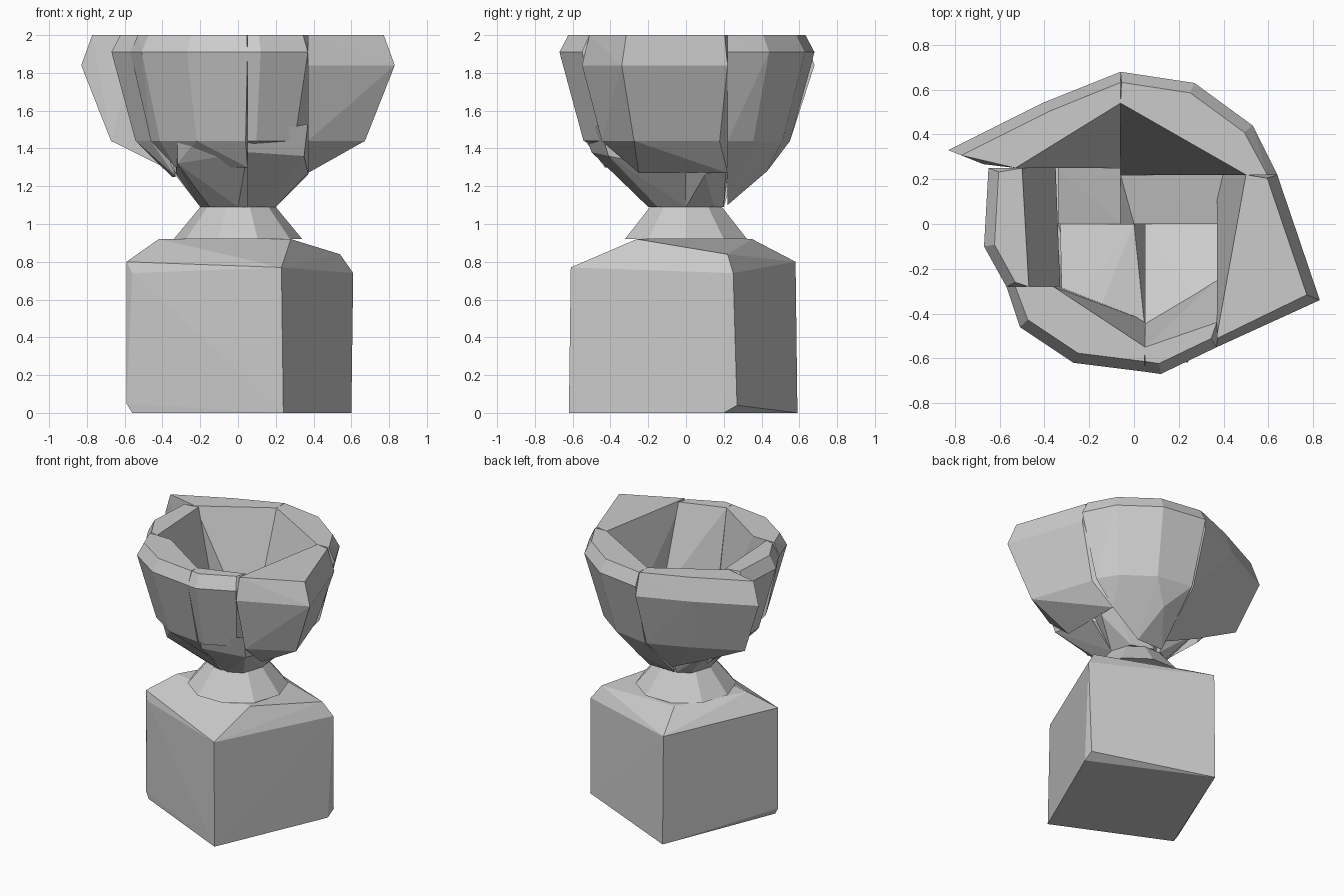
import bpy
import bmesh
import math

default_cube = bpy.data.objects.get("Cube")
if default_cube:
    bpy.data.objects.remove(default_cube, do_unlink=True)

# One plain stone grey for the whole model
stone = bpy.data.materials.new("stone grey")
stone.use_nodes = True
stone_colour = (0.6, 0.6, 0.6, 1)
stone.diffuse_color = stone_colour
stone.node_tree.nodes["Principled BSDF"].inputs["Base Color"].default_value = stone_colour


def add_hull(name, points):
    """Create a flat faced convex block wrapped around the given points."""
    mesh = bpy.data.meshes.new(name)
    bm = bmesh.new()
    for point in points:
        bm.verts.new(point)
    bmesh.ops.remove_doubles(bm, verts=bm.verts, dist=0.001)
    result = bmesh.ops.convex_hull(bm, input=bm.verts)
    unused = {item for item in result["geom_interior"] + result["geom_unused"]
              if isinstance(item, bmesh.types.BMVert) and item.is_valid}
    bmesh.ops.delete(bm, geom=list(unused), context="VERTS")
    bmesh.ops.recalc_face_normals(bm, faces=bm.faces)
    bm.to_mesh(mesh)
    bm.free()
    mesh.materials.append(stone)
    part = bpy.data.objects.new(name, mesh)
    bpy.context.collection.objects.link(part)
    return part


def clamp(value, limits):
    return max(limits[0], min(limits[1], value))


def add_clipped_hull(name, x_limits, y_limits, points):
    """Convex block whose sides are trimmed flat against its neighbours."""
    return add_hull(name, [(clamp(x, x_limits), clamp(y, y_limits), z)
                           for x, y, z in points])


def add_wall(name, x_limits, y_limits, outer, inner, shoulder=1.91):
    """Bowl wall: outer plan points follow a shared rim to foot profile."""
    profile = ((0.93, 2), (1, shoulder), (0.81, 1.44))
    points = [(x * scale, y * scale, z) for x, y in outer for scale, z in profile]
    return add_clipped_hull(name, x_limits, y_limits, points + inner)


# Pedestal: a turned block with worn upper edges
add_hull("pedestal_block", [
    (0.24, -0.62, 0), (0.6, 0.2, 0), (-0.22, 0.59, 0), (-0.56, -0.25, 0),
    (0.6, 0.27, 0.04), (-0.59, -0.24, 0.05),
    (0.23, -0.61, 0.77), (0.61, 0.25, 0.74), (0.54, 0.22, 0.84),
    (-0.22, 0.58, 0.8), (-0.59, -0.24, 0.8), (-0.56, -0.27, 0.74),
    (0.28, -0.26, 0.92), (-0.15, 0.35, 0.92), (-0.42, -0.12, 0.92),
])

# Neck: a short faceted cone between pedestal and bowl
neck_sides = 10
neck_points = []
for radius, height in ((0.34, 0.92), (0.2, 1.09)):
    for side in range(neck_sides):
        angle = math.tau * side / neck_sides
        neck_points.append((radius * math.cos(angle), radius * math.sin(angle), height))
add_hull("neck", neck_points)

# Bowl walls: six chunky blocks arranged around the opening
add_wall("back_right_wall", (-0.83, -0.06), (0.25, 0.69),
         [(-0.83, 0.33), (-0.41, 0.54), (-0.06, 0.68)],
         [(-0.06, 0.54, 2), (-0.53, 0.25, 2), (-0.06, 0.25, 1.15), (-0.33, 0.25, 1.27)],
         shoulder=1.84)
add_wall("back_left_wall", (-0.06, 0.64), (0.22, 0.69),
         [(-0.06, 0.68), (0.27, 0.63), (0.53, 0.44), (0.64, 0.22)],
         [(-0.06, 0.54, 2), (0.5, 0.22, 2), (0.37, 0.22, 1.27), (0.15, 0.22, 1.1),
          (-0.06, 0.22, 1.1), (0.1, 0.43, 1.28)])
add_wall("left_wall", (0.37, 0.83), (-0.55, 0.22),
         [(0.64, 0.22), (0.83, -0.34), (0.37, -0.55)],
         [(0.5, 0.22, 2), (0.37, -0.5, 2), (0.37, 0.22, 1.27), (0.37, -0.25, 1.27)],
         shoulder=1.84)
add_wall("front_left_wall", (0.05, 0.37), (-0.67, -0.25),
         [(0.37, -0.55), (0.12, -0.67), (0.05, -0.66)],
         [(0.05, -0.55, 2), (0.37, -0.44, 2), (0.05, -0.44, 1.4), (0.37, -0.25, 1.4)])
add_wall("front_right_wall", (-0.57, 0.05), (-0.66, -0.28),
         [(0.05, -0.66), (-0.27, -0.62), (-0.51, -0.46), (-0.57, -0.28)],
         [(0.05, -0.55, 2), (-0.36, -0.28, 2), (0.05, -0.43, 1.3), (-0.33, -0.28, 1.3)])
add_wall("right_wall", (-0.67, -0.33), (-0.28, 0.25),
         [(-0.57, -0.28), (-0.67, -0.1), (-0.64, 0.17), (-0.65, 0.25)],
         [(-0.5, 0.25, 2), (-0.47, -0.28, 2), (-0.35, 0.25, 1.25), (-0.33, -0.28, 1.25)])

# Bowl floor: four sloping blocks meeting above the neck
foot_ring = [(x, y, 1.09) for x in (-0.15, 0, 0.15) for y in (-0.15, 0, 0.15)]
foot_ring += [(-0.2, 0, 1.09), (0.2, 0, 1.09), (0, -0.2, 1.09), (0, 0.2, 1.09)]


def add_floor(name, x_limits, y_limits, edge):
    centre = [(0, 0, 1.22)]
    return add_clipped_hull(name, x_limits, y_limits, foot_ring + centre + edge)


add_floor("front_left_floor", (0.05, 0.37), (-0.54, 0),
          [(0.37, -0.46, 1.53), (0.05, -0.53, 1.47), (0.05, -0.5, 1.38),
           (0.35, -0.41, 1.36), (0.37, 0, 1.27)])
add_floor("front_right_floor", (-0.33, 0.05), (-0.5, 0),
          [(0.05, -0.48, 1.38), (-0.2, -0.5, 1.47), (-0.32, -0.44, 1.47),
           (-0.32, -0.38, 1.32), (-0.33, 0, 1.27)])
add_floor("back_left_floor", (-0.06, 0.41), (0, 0.22),
          [(0.41, 0, 1.38), (0.41, 0.22, 1.43), (0.37, 0.1, 1.26), (-0.06, 0.22, 1.25)])
add_floor("back_right_floor", (-0.34, -0.06), (0, 0.25),
          [(-0.34, 0, 1.27), (-0.34, 0.25, 1.32), (-0.06, 0.25, 1.25)])
